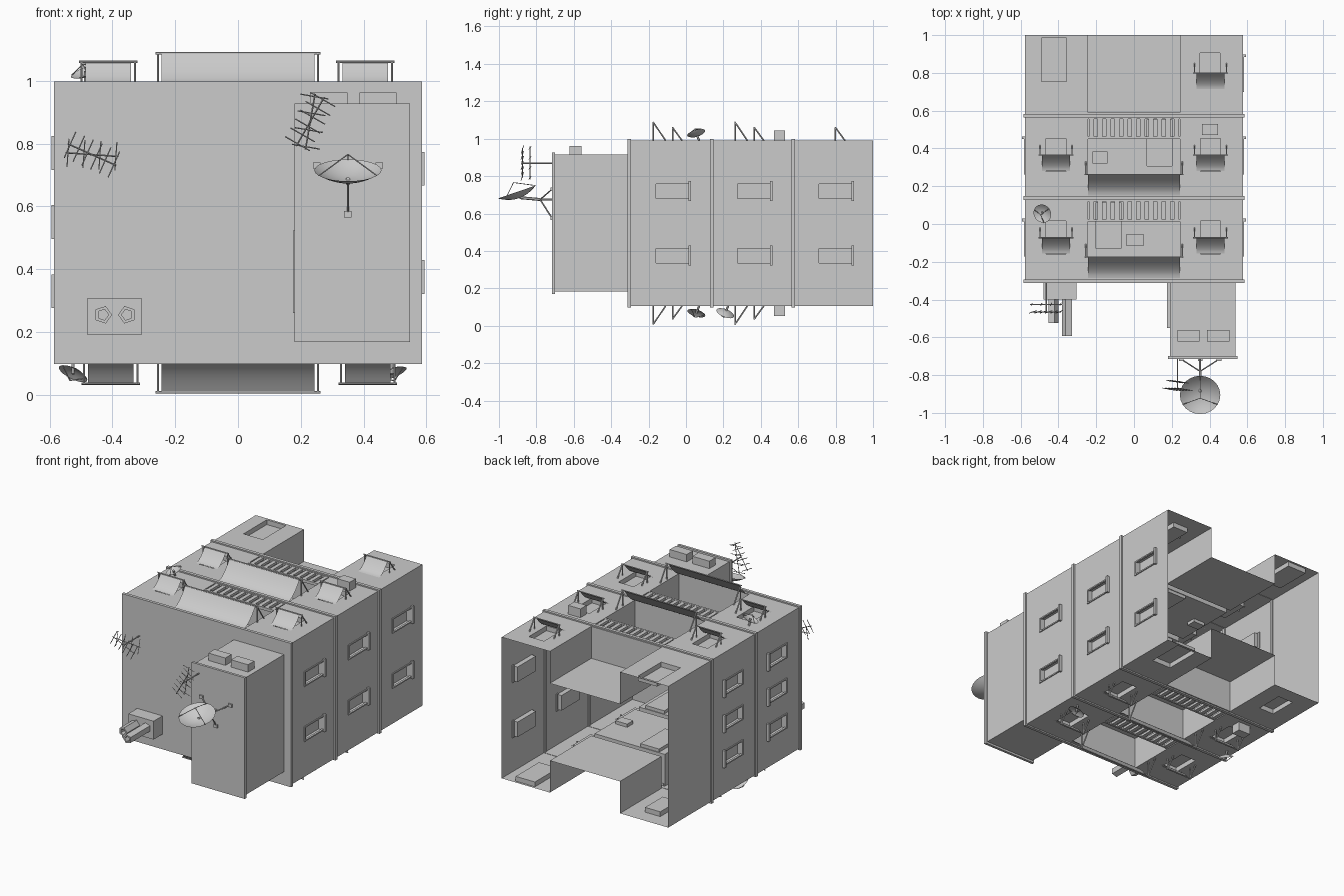
import bpy, bmesh, math
from mathutils import Vector, Matrix

if "Cube" in bpy.data.objects:
    bpy.data.objects.remove(bpy.data.objects["Cube"], do_unlink=True)

# one plain grey for the whole building
GREY = (0.6, 0.6, 0.6, 1)
mat = bpy.data.materials.new("plain_grey")
mat.use_nodes = True
mat.diffuse_color = GREY
mat.node_tree.nodes["Principled BSDF"].inputs["Base Color"].default_value = GREY

MID, TOP, WALL = 0.548, 0.99, 0.577   # facade mirror height, upper facade, side wall
FLOORS = (-0.3, 0.137, 0.573)         # cornice positions


def box(bm, x0, x1, y0, y1, z0, z1):
    m = Matrix.Translation(((x0 + x1) / 2, (y0 + y1) / 2, (z0 + z1) / 2))
    bmesh.ops.create_cube(bm, size=1, matrix=m @ Matrix.Diagonal((x1 - x0, y1 - y0, z1 - z0, 1)))


def rod(bm, a, b, r=0.004, sides=6):
    a, b = Vector(a), Vector(b)
    d = b - a
    m = Matrix.Translation((a + b) / 2) @ d.to_track_quat('Z', 'Y').to_matrix().to_4x4()
    bmesh.ops.create_cone(bm, cap_ends=True, segments=sides, radius1=r, radius2=r,
                          depth=d.length, matrix=m)


def part(name, bm, smooth=False):
    me = bpy.data.meshes.new(name)
    bm.to_mesh(me)
    bm.free()
    me.materials.append(mat)
    for p in me.polygons:
        p.use_smooth = smooth
    ob = bpy.data.objects.new(name, me)
    bpy.context.scene.collection.objects.link(ob)
    return ob


def flip(bm):
    """Turn a part made for the upper facade onto the lower facade."""
    c = Vector((0, 0, MID))
    bmesh.ops.rotate(bm, verts=bm.verts, cent=c, matrix=Matrix.Rotation(math.pi, 3, 'Y'))


def facade_part(name, build, smooth=False, sides=("upper", "lower")):
    for side in sides:
        bm = bmesh.new()
        build(bm)
        if side == "lower":
            flip(bm)
        part(side + "_" + name, bm, smooth)


# side windows as (side, y of the sill, z centre)
side_windows = [(1, y, z) for y in (0.02, 0.455, 0.89) for z in (0.72, 0.375)]
side_windows += [(-1, y, z) for y in (0.02, 0.455) for z in (0.77, 0.55, 0.33)]


# recesses of one facade
def facade_cuts(bm):
    box(bm, -0.243, 0.243, 0.59, 1.2, 0.79, 1.2)
    for i, y in enumerate(FLOORS[:2]):
        box(bm, -0.243, 0.243, y + 0.02, y + 0.42, 0.79, 1.2)
        s = -1 if i == 0 else 1
        box(bm, *sorted((s * 0.07, s * 0.2)), y + 0.17, y + 0.415, 0.77, 0.85)
        box(bm, *sorted((-s * 0.22, -s * 0.14) if i else (-0.04, 0.05)),
            y + 0.185, y + 0.245, 0.77, 0.85)
        for x in (-0.413, 0.405):
            box(bm, x - 0.053, x + 0.053, y + 0.14, y + 0.315, 0.96, 1.2)
    box(bm, 0.35, 0.455, 0.73, 0.905, 0.96, 1.2)
    box(bm, -0.49, -0.357, 0.755, 0.985, 0.96, 1.2)


cut = bmesh.new()
facade_cuts(cut)
flip(cut)
facade_cuts(cut)
for s, y, z in side_windows:
    box(cut, *sorted((s * 0.547, s * 0.7)), y - 0.185, y - 0.005, z - 0.047, z + 0.047)
cutter = part("recess_cutter", cut)
cutter.hide_render = True

# hollow walls, open at the ground end
bm = bmesh.new()
box(bm, -WALL, WALL, -0.305, 1, 2 * MID - TOP, TOP)
walls = part("building_walls", bm)
mod = walls.modifiers.new("recesses", 'BOOLEAN')
mod.operation, mod.solver, mod.use_self, mod.object = 'DIFFERENCE', 'EXACT', True, cutter
dg = bpy.context.evaluated_depsgraph_get()
bm = bmesh.new()
bm.from_mesh(walls.evaluated_get(dg).to_mesh())
walls.modifiers.clear()
bpy.data.objects.remove(cutter, do_unlink=True)
ends = [f for f in bm.faces if all(v.co.y > 0.999 for v in f.verts)]
bmesh.ops.delete(bm, geom=ends, context='FACES')
bm.to_mesh(walls.data)
bm.free()

# roof slab and cornice rings
bm = bmesh.new()
box(bm, -0.586, 0.586, -0.312, -0.293, 0.098, 0.998)
part("roof_cornice", bm)
for name, y in zip(("middle", "lower"), FLOORS[1:]):
    bm = bmesh.new()
    for s in (-1, 1):
        box(bm, *sorted((s * 0.57, s * 0.586)), y - 0.01, y + 0.01, 0.098, 0.998)
        zs = sorted((MID + s * 0.44, MID + s * 0.45))
        box(bm, -0.586, 0.586, y - 0.01, y + 0.01, *zs)
    part(name + "_cornice", bm)

# sills and slim frames of the side windows
bm = bmesh.new()
for s, y, z in side_windows:
    xs = sorted((s * 0.57, s * 0.594))
    fx = sorted((s * 0.57, s * 0.583))
    box(bm, *xs, y - 0.006, y + 0.008, z - 0.054, z + 0.054)
    box(bm, *fx, y - 0.192, y - 0.18, z - 0.047, z + 0.047)
    for k in (-0.047, 0.039):
        box(bm, *fx, y - 0.19, y, z + k, z + k + 0.008)
part("side_window_sills", bm)


# balcony railings
def railings(bm):
    for y in FLOORS[:2]:
        box(bm, -0.243, 0.243, y + 0.312, y + 0.325, 0.972, 0.99)
        for i in range(11):
            x = -0.225 + i * 0.045
            box(bm, x - 0.012, x + 0.012, y + 0.32, y + 0.422, 0.974, 0.989)


facade_part("balcony_railings", railings)


# curved awnings with their rods
def awning(x, half, y, run, rise):
    def cloth(bm):
        rows = []
        for i in range(9):
            t = i / 8
            p = (y + run * t, TOP + rise * t ** 1.7)
            rows.append([bm.verts.new((x + s * half, *p)) for s in (-1, 1)])
        for a, b in zip(rows, rows[1:]):
            bm.faces.new((a[0], a[1], b[1], b[0]))

    def rods(bm):
        tip = (y + run, TOP + rise)
        w = half + 0.012
        rod(bm, (x - w - 0.008, *tip), (x + w + 0.008, *tip))
        for s in (-1, 1):
            rod(bm, (x + s * w, *tip), (x + s * w, tip[0], TOP - 0.01))
            rod(bm, (x + s * w, *tip), (x + s * w, tip[0] + run * 0.6, TOP))
    return cloth, rods


awnings = [("small_awning", x, 0.073, y + 0.143, 0.085, 0.07)
           for x in (-0.413, 0.405) for y in FLOORS[:2]]
awnings += [("balcony_awning", 0, 0.243, y + 0.015, 0.11, 0.098) for y in FLOORS[:2]]
for name, *args in awnings:
    cloth, rods = awning(*args)
    facade_part(name, cloth, True)
    facade_part(name + "_rods", rods)
cloth, rods = awning(0.405, 0.073, 0.714, 0.085, 0.07)
facade_part("ground_awning", cloth, True, ("upper",))
facade_part("ground_awning_rods", rods, False, ("upper",))

# wall mounted cooling units
facade_part("cooling_unit", lambda bm: box(bm, 0.36, 0.445, 0.47, 0.53, 0.98, 1.045))


# bowl shaped dishes
def dish(name, centre, normal, radius, depth):
    bm = bmesh.new()
    rings = []
    for i in range(1, 6):
        r = radius * i / 5
        rings.append([bm.verts.new((r * math.cos(a * math.tau / 24), r * math.sin(a * math.tau / 24),
                                    depth * (i / 5) ** 2 - depth)) for a in range(24)])
    low = bm.verts.new((0, 0, -depth))
    for k in range(24):
        n = (k + 1) % 24
        bm.faces.new((low, rings[0][k], rings[0][n]))
        for a, b in zip(rings, rings[1:]):
            bm.faces.new((a[k], b[k], b[n], a[n]))
    q = Vector(normal).to_track_quat('Z', 'Y').to_matrix().to_4x4()
    bm.transform(Matrix.Translation(centre) @ q)
    part(name, bm, True)
    bm = bmesh.new()
    feed = Vector(centre) + Vector(normal).normalized() * radius * 0.5
    for k in range(3):
        a = k * math.tau / 3 + math.pi / 2
        rod(bm, q @ Vector((radius * math.cos(a), radius * math.sin(a), 0)) + Vector(centre), feed, 0.002)
    part(name + "_feed", bm)


dish("roof_dish", (0.35, -0.905, 0.715), (0, -0.065, 0.19), 0.107, 0.035)
small = [((-0.485, 0.055, 1.03), (-0.4, -0.3, 1)), ((0.49, 0.055, 0.067), (0.4, -0.3, -1)),
         ((-0.525, 0.21, 0.067), (-0.5, -0.4, -1))]
for i, (c, n) in enumerate(small):
    dish("wall_dish_%d" % (i + 1), c, n, 0.05, 0.016)
    bm = bmesh.new()
    wall_z = TOP if c[2] > MID else 2 * MID - TOP
    rod(bm, c, (c[0], c[1] + 0.015, wall_z), 0.006)
    part("wall_dish_arm_%d" % (i + 1), bm)

# stair house on the roof, with cap, door and cooling units
bm = bmesh.new()
box(bm, 0.19, 0.537, -0.705, -0.3, 0.182, 0.916)
part("stair_house", bm)
bm = bmesh.new()
box(bm, 0.18, 0.548, -0.716, -0.7, 0.169, 0.927)
part("stair_house_cap", bm)
bm = bmesh.new()
box(bm, 0.175, 0.195, -0.55, -0.3, 0.26, 0.523)
part("stair_house_door", bm)
bm = bmesh.new()
for x in (0.23, 0.387):
    box(bm, x, x + 0.118, -0.622, -0.56, 0.9, 0.962)
part("stair_house_cooling_units", bm)

# vent box with two hollow five sided pipes
bm = bmesh.new()
box(bm, -0.48, -0.305, -0.4, -0.3, 0.192, 0.307)
part("vent_box", bm)
bm = bmesh.new()
for x, end, turn in ((-0.43, -0.525, 0), (-0.353, -0.592, math.pi)):
    rings = []
    for r, y in ((0.029, -0.39), (0.029, end), (0.018, end), (0.018, end + 0.07)):
        rings.append([bm.verts.new((x + r * math.cos(turn + k * math.tau / 5), y,
                                    0.255 + r * math.sin(turn + k * math.tau / 5))) for k in range(5)])
    for a, b in zip(rings, rings[1:]):
        for k in range(5):
            n = (k + 1) % 5
            bm.faces.new((a[k], a[n], b[n], b[k]))
    bm.faces.new(rings[-1])
pipes = part("vent_pipes", bm)

# legs and mast of the roof dish
bm = bmesh.new()
hub = (0.35, -0.78, 0.675)
rod(bm, hub, (0.35, -0.89, 0.685), 0.008)
rod(bm, (0.35, -0.71, 0.675), hub, 0.006)
for x, z in ((0.25, 0.73), (0.45, 0.73), (0.35, 0.575)):
    rod(bm, hub, (x, -0.716, z), 0.004)
    box(bm, x - 0.012, x + 0.012, -0.725, -0.712, z - 0.01, z + 0.01)
part("roof_dish_mount", bm)


# comb shaped aerials
def aerial(name, x, z, base, tip, angle, length):
    bm = bmesh.new()
    rod(bm, (x, base, z), (x, tip, z), 0.004)
    for y, turn, n in ((tip, angle, 6), (tip + 0.04, angle + 0.35, 4)):
        d = Vector((math.cos(turn), 0, math.sin(turn)))
        side = Vector((-d.z, 0.15, d.x))
        c = Vector((x, y, z))
        rod(bm, c - d * length / 2, c + d * length / 2, 0.0025, 4)
        for i in range(n):
            p = c + d * length * (i / (n - 1) - 0.5) * 0.9
            rod(bm, p - side * 0.045, p + side * 0.045, 0.002, 4)
    part(name, bm)


aerial("roof_aerial", -0.465, 0.765, -0.3, -0.465, -0.42, 0.17)
aerial("stair_house_aerial", 0.23, 0.87, -0.71, -0.875, 1.05, 0.18)
